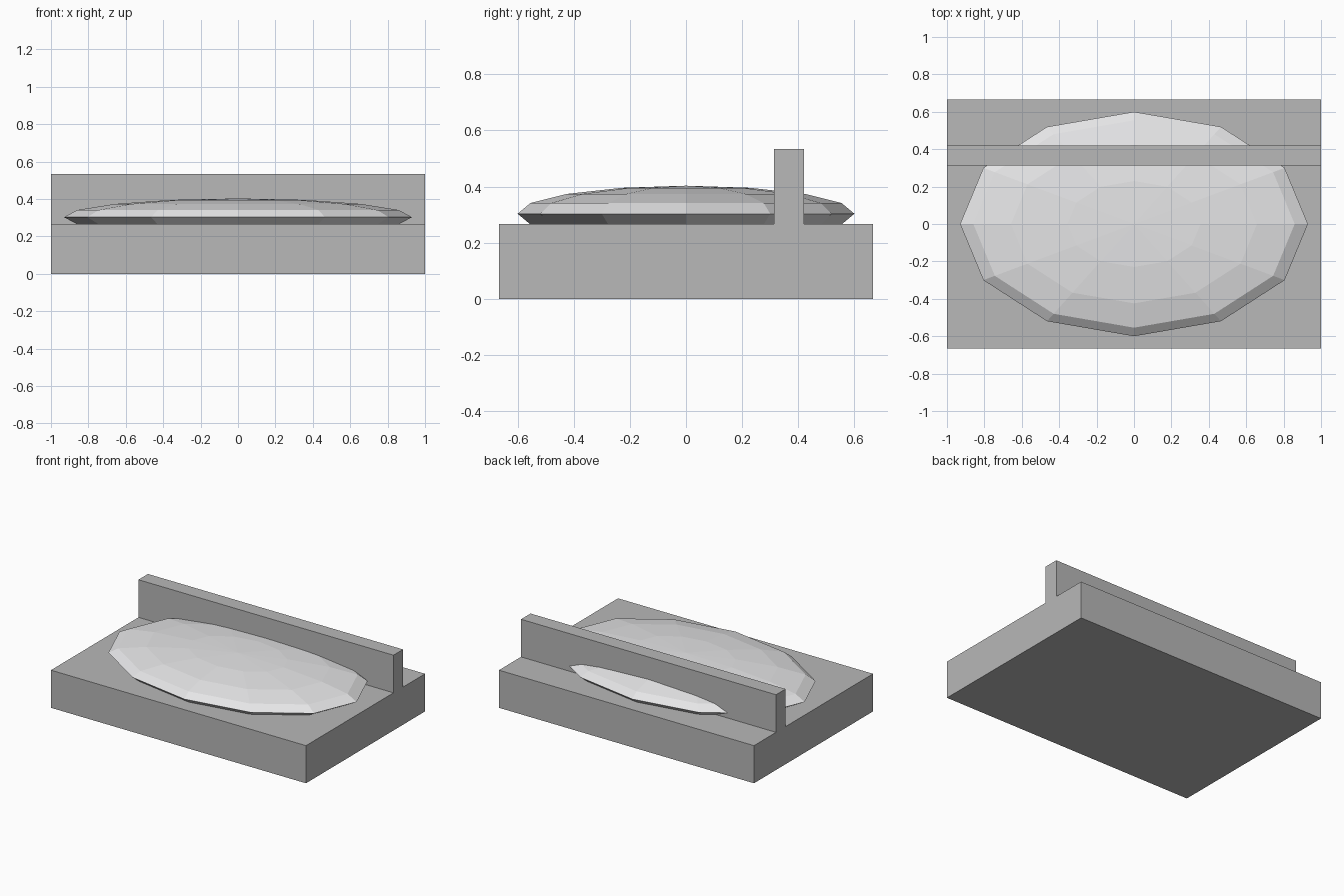
import bpy, bmesh
from mathutils import Matrix

if "Cube" in bpy.data.objects:
    bpy.data.objects.remove(bpy.data.objects["Cube"])


def material(name, colour):
    m = bpy.data.materials.new(name)
    m.diffuse_color = (*colour, 1.0)
    m.use_nodes = True
    m.node_tree.nodes["Principled BSDF"].inputs["Base Color"].default_value = m.diffuse_color
    return m


def add_object(name, bm, mat):
    mesh = bpy.data.meshes.new(name)
    bm.to_mesh(mesh)
    bm.free()
    mesh.materials.append(mat)
    obj = bpy.data.objects.new(name, mesh)
    bpy.context.collection.objects.link(obj)
    return obj


def box(name, size, centre, mat):
    bm = bmesh.new()
    bmesh.ops.create_cube(bm, size=1.0, matrix=Matrix.Translation(centre) @ Matrix.Diagonal((*size, 1)))
    return add_object(name, bm, mat)


grey = material("mid grey", (0.48, 0.48, 0.48))
white = material("pale grey", (0.80, 0.80, 0.81))

# Rectangular base slab
box("base", (2.0, 1.3333, 0.2667), (0, 0, 0.13335), grey)

# Upright board running the full width near the back
box("back_board", (2.0, 0.1067, 0.2667), (0, 0.3667, 0.40), grey)

# Flattened low-poly cushion, partly sunk into the base
bm = bmesh.new()
bmesh.ops.create_uvsphere(bm, u_segments=12, v_segments=8, radius=1.0,
                          matrix=Matrix.Translation((0, 0, 0.303)) @ Matrix.Diagonal((0.93, 0.60, 0.10, 1)))
add_object("cushion", bm, white)
